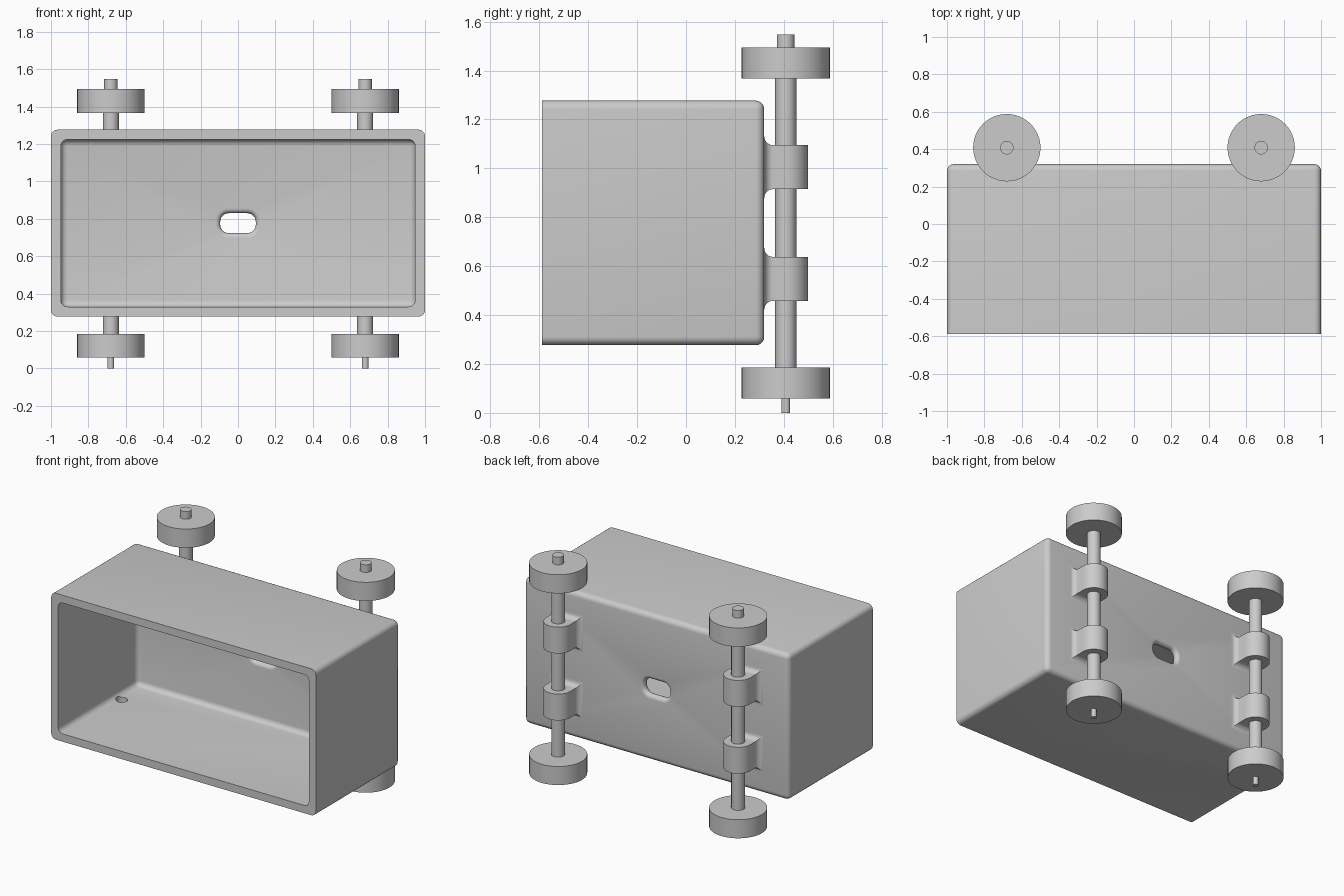
import bpy, bmesh
from math import sin, cos, pi, sqrt, radians
from mathutils import Vector

if "Cube" in bpy.data.objects:
    bpy.data.objects.remove(bpy.data.objects["Cube"])

BACK, FRONT = 0.32, -0.588      # y of body back / open front
WALL = 0.053
ZC = 0.777                      # body mid height
AX, AY = 0.68, 0.408            # axle position


def finish(name, bm, smooth=True):
    bmesh.ops.recalc_face_normals(bm, faces=bm.faces[:])
    me = bpy.data.meshes.new(name)
    bm.to_mesh(me)
    bm.free()
    ob = bpy.data.objects.new(name, me)
    bpy.context.collection.objects.link(ob)
    if smooth:
        smooth_shade(ob)
    return ob


def smooth_shade(ob):
    bpy.ops.object.select_all(action='DESELECT')
    ob.select_set(True)
    bpy.context.view_layer.objects.active = ob
    bpy.ops.object.shade_smooth_by_angle(angle=radians(30))


def loft(name, rings, smooth=True):
    """Skin a list of equal-length point rings and cap both ends."""
    bm = bmesh.new()
    vs = [[bm.verts.new(p) for p in r] for r in rings]
    n = len(vs[0])
    for a, b in zip(vs, vs[1:]):
        for i in range(n):
            j = (i + 1) % n
            bm.faces.new((a[i], a[j], b[j], b[i]))
    bm.faces.new(vs[0])
    bm.faces.new(vs[-1])
    return finish(name, bm, smooth)


def rounded_box(name, hx, y0, y1, hz, r):
    """Box with every edge rounded except those around the y0 side."""
    bm = bmesh.new()
    bmesh.ops.create_cube(bm, size=2)
    for v in bm.verts:
        v.co = Vector((v.co.x * hx, y1 if v.co.y > 0 else y0, ZC + v.co.z * hz))
    edges = [e for e in bm.edges if any(v.co.y > y0 + 0.1 for v in e.verts)]
    bmesh.ops.bevel(bm, geom=edges, offset=r, segments=5, profile=0.5, affect='EDGES')
    return finish(name, bm, False)


def disc(x, y, z, r, n=48):
    return [(x + r * cos(2 * pi * i / n), y + r * sin(2 * pi * i / n), z) for i in range(n)]


def cut(ob, cutter):
    m = ob.modifiers.new("cut", 'BOOLEAN')
    m.operation, m.solver, m.object = 'DIFFERENCE', 'EXACT', cutter
    bpy.context.view_layer.objects.active = ob
    bpy.ops.object.modifier_apply(modifier=m.name)
    bpy.data.objects.remove(cutter)


# Open-fronted body shell
body = rounded_box("body_shell", 1.0, FRONT, BACK, 0.5, 0.035)
cut(body, rounded_box("cavity", 1 - WALL, FRONT - 0.1, BACK - WALL, 0.5 - WALL, 0.035))


# Slot in the back wall, with rounded lips on both sides
def slot_ring(y, off, n=8):
    r = 0.045 + off
    ring = []
    for k, (sx, sz) in enumerate(((1, 1), (-1, 1), (-1, -1), (1, -1))):
        for i in range(n + 1):
            a = pi / 2 * (k + i / n)
            ring.append((sx * 0.05 + r * cos(a), y, ZC + sz * 0.008 + r * sin(a)))
    return ring


half = WALL / 2
ym = BACK - half
levels = [(-half - 0.03, half)]
for i in range(13):
    a = -pi / 2 + pi * i / 12
    levels.append((half * sin(a), half * (1 - cos(a))))
levels.append((half + 0.03, half))
cut(body, loft("slot", [slot_ring(ym + d, o) for d, o in levels], False))

# Small drain hole in the floor corner
cut(body, loft("drain", [disc(-0.9, 0.03, z, 0.037, 24) for z in (0.2, 0.4)], False))
smooth_shade(body)


# Axle bracket: half-round block with a flared base
def bracket(name, x, z):
    R, f, h = 0.091, 0.036, 0.09
    lv = [(BACK - 0.01, R + f, h + f)]
    for i in range(7):
        a = pi / 2 * i / 6
        lv.append((BACK + f * (1 - cos(a)), R + f * (1 - sin(a)), h + f * (1 - sin(a))))
    for i in range(12):
        a = pi / 2 * i / 12
        lv.append((AY + R * sin(a), R * cos(a), h))
    lv.append((AY + R, 0.002, h))
    loft(name, [[(x + sx * hx, y, z + sz * hz)
                 for sx, sz in ((1, 1), (-1, 1), (-1, -1), (1, -1))]
                for y, hx, hz in lv])


# Running gear on both ends
for side, s in (("left", -1), ("right", 1)):
    x = s * AX
    for part, z in (("lower", 0.548), ("upper", 1.005)):
        bracket(f"{side}_{part}_bracket", x, z)
    profile = ((0, 0.018), (0.065, 0.018), (0.065, 0.043),
               (1.485, 0.043), (1.485, 0.036), (1.547, 0.036))
    loft(f"{side}_axle", [disc(x, AY, z, r, 32) for z, r in profile])
    for part, z0, z1 in (("lower", 0.058, 0.185), ("upper", 1.367, 1.495)):
        loft(f"{side}_{part}_wheel", [disc(x, AY, z, 0.18) for z in (z0, z1)])
